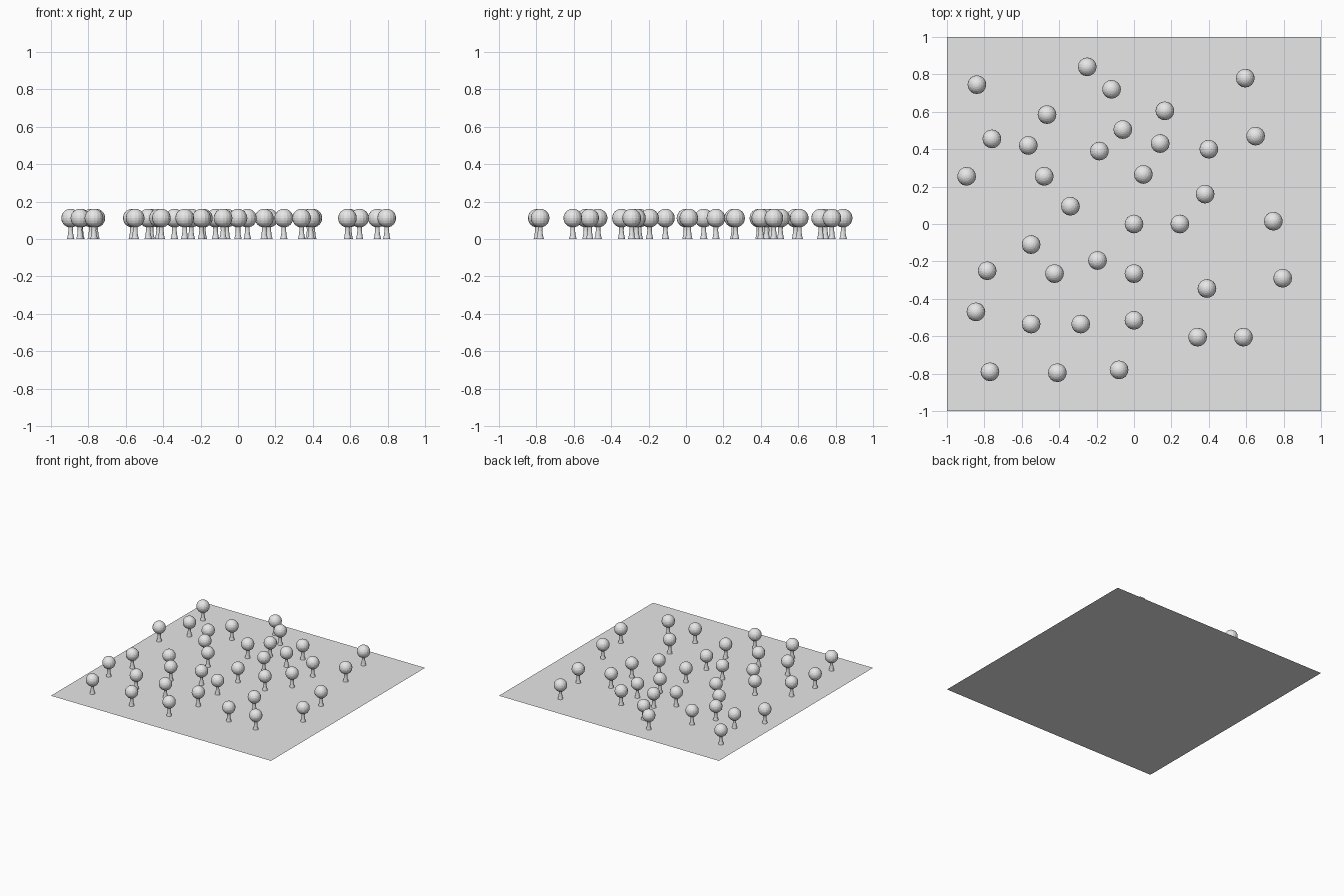
import bpy
import bmesh
import math
from mathutils import Matrix

cube = bpy.data.objects.get("Cube")
if cube:
    bpy.data.objects.remove(cube, do_unlink=True)

# One plain grey for everything
GREY = (0.8, 0.8, 0.8, 1)
grey = bpy.data.materials.new("plain grey")
grey.use_nodes = True
grey.diffuse_color = GREY
grey.node_tree.nodes["Principled BSDF"].inputs["Base Color"].default_value = GREY


def finish_mesh(bm, name):
    mesh = bpy.data.meshes.new(name)
    bm.to_mesh(mesh)
    bm.free()
    mesh.materials.append(grey)
    return mesh


def place(name, mesh, location=(0, 0, 0)):
    obj = bpy.data.objects.new(name, mesh)
    obj.location = location
    bpy.context.collection.objects.link(obj)
    return obj


def trunk_mesh():
    # Flared trunk turned from a short radius and height profile
    profile = [(0.02, 0), (0.015, 0.02), (0.012, 0.045), (0.013, 0.075)]
    sides = 12
    bm = bmesh.new()
    rings = []
    for radius, z in profile:
        angles = [math.tau * i / sides for i in range(sides)]
        rings.append([bm.verts.new((radius * math.cos(a), radius * math.sin(a), z))
                      for a in angles])
    for low, high in zip(rings, rings[1:]):
        for i in range(sides):
            j = (i + 1) % sides
            bm.faces.new((low[i], low[j], high[j], high[i]))
    bm.faces.new(rings[0][::-1])
    bm.faces.new(rings[-1])
    return finish_mesh(bm, "trunk")


def canopy_mesh():
    # Faceted round crown
    bm = bmesh.new()
    bmesh.ops.create_uvsphere(bm, u_segments=16, v_segments=12, radius=0.05,
                              matrix=Matrix.Translation((0, 0, 0.112)))
    return finish_mesh(bm, "canopy")


# Flat square ground
bm = bmesh.new()
bmesh.ops.create_grid(bm, x_segments=1, y_segments=1, size=1)
place("ground", finish_mesh(bm, "ground"))

# Scattered trees, row by row from back to front
TREES = [
    (-.84, .745), (-.25, .84), (-.12, .72), (.595, .78), (-.465, .585),
    (.165, .605), (-.06, .505), (-.76, .455), (-.565, .42), (-.185, .39),
    (.14, .43), (.4, .4), (.65, .47), (-.895, .255), (-.48, .255),
    (.05, .265), (-.34, .095), (.38, .16), (0, 0), (.245, 0),
    (.745, .015), (-.55, -.11), (-.785, -.25), (-.425, -.265), (-.195, -.195),
    (0, -.265), (.39, -.345), (.795, -.29), (-.845, -.47), (-.55, -.535),
    (-.285, -.535), (0, -.515), (.34, -.605), (.585, -.605), (-.77, -.79),
    (-.41, -.795), (-.08, -.78),
]
trunk = trunk_mesh()
canopy = canopy_mesh()
for x, y in TREES:
    place("tree_trunk", trunk, (x, y, 0))
    place("tree_canopy", canopy, (x, y, 0))
